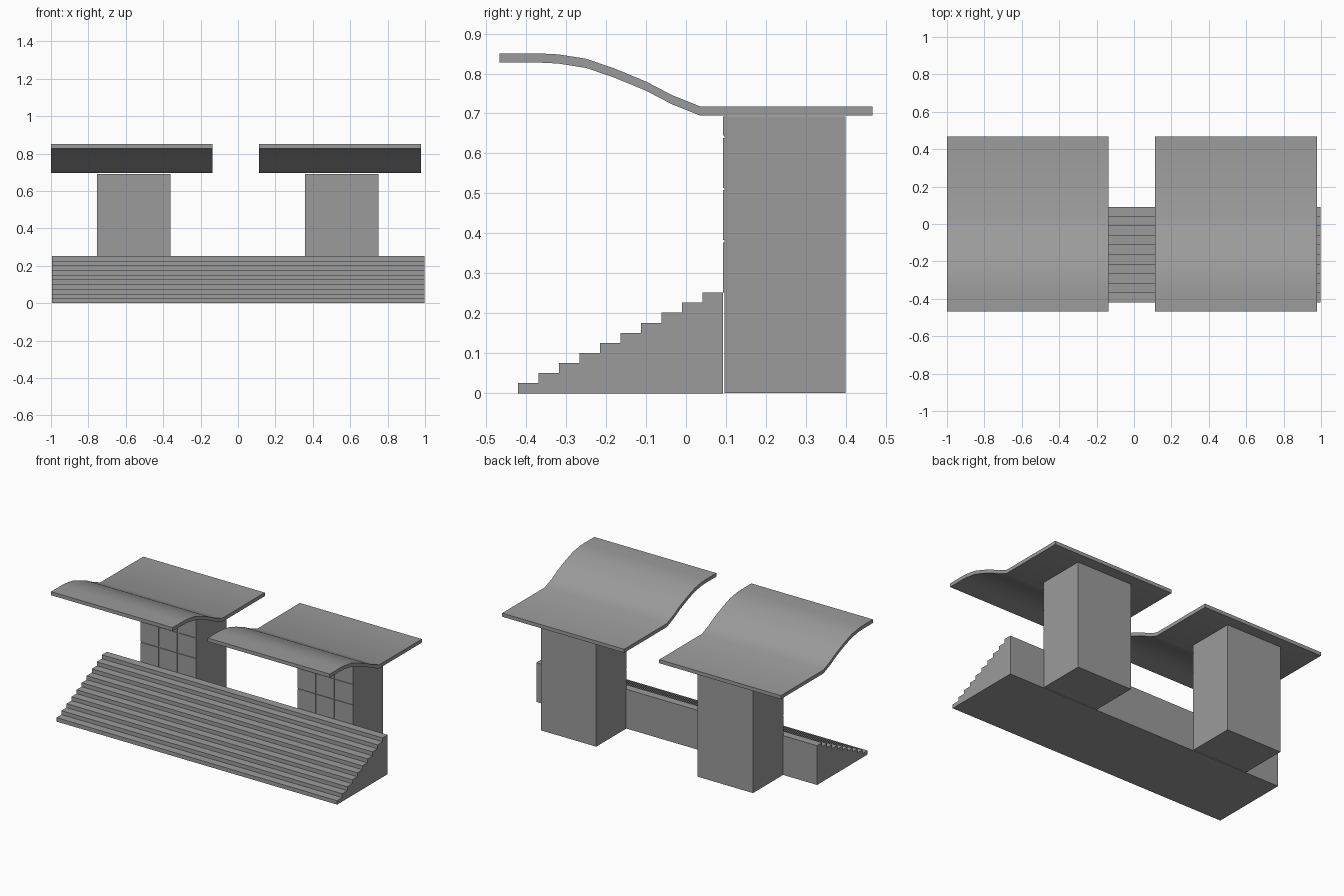
import bpy
import math

if "Cube" in bpy.data.objects:
    bpy.data.objects.remove(bpy.data.objects["Cube"], do_unlink=True)

GREY = (0.33, 0.33, 0.33, 1.0)
grey = bpy.data.materials.new("concrete grey")
grey.use_nodes = True
grey.diffuse_color = GREY
grey.node_tree.nodes["Principled BSDF"].inputs["Base Color"].default_value = GREY


def add_object(name, verts, faces):
    mesh = bpy.data.meshes.new(name)
    mesh.from_pydata(verts, [], faces)
    mesh.materials.append(grey)
    obj = bpy.data.objects.new(name, mesh)
    bpy.context.collection.objects.link(obj)
    return obj


def extrude_x(name, profile, x0, x1):
    """Solid with a counter-clockwise (y, z) profile running from x0 to x1."""
    n = len(profile)
    verts = [(x, y, z) for x in (x0, x1) for y, z in profile]
    faces = [tuple(reversed(range(n))), tuple(range(n, 2 * n))]
    faces += [(i, (i + 1) % n, n + (i + 1) % n, n + i) for i in range(n)]
    return add_object(name, verts, faces)


def box(name, x0, x1, y0, y1, z0, z1):
    return extrude_x(name, [(y0, z0), (y1, z0), (y1, z1), (y0, z1)], x0, x1)


# Wide flight of steps
STEPS, FRONT, BACK, TOP = 10, -0.42, 0.092, 0.252
run, rise = (BACK - FRONT) / STEPS, TOP / STEPS
stairs = [(BACK, 0), (BACK, TOP)]
for i in reversed(range(STEPS)):
    stairs += [(FRONT + i * run, (i + 1) * rise), (FRONT + i * run, i * rise)]
extrude_x("steps", stairs, -0.995, 0.998)

# Roof section: flat rear, swept up to a raised flat front edge
THICK = 0.023
roof_top = [(-0.467, 0.85), (-0.36, 0.85), (-0.32, 0.848), (-0.25, 0.837),
            (-0.18, 0.813), (-0.10, 0.78), (-0.035, 0.746), (0.035, 0.718),
            (0.467, 0.718)]
roof_profile = [(y, z - THICK) for y, z in roof_top] + roof_top[::-1]

# Towers with tiled front faces, each under its own roof
TILE, GAP, TOWER_TOP = 0.131, 0.006, 0.692
for side, x0, x1, r0, r1 in (("right", -0.755, -0.362, -1.0, -0.137),
                             ("left", 0.358, 0.751, 0.112, 0.978)):
    box(side + "_tower", x0, x1, 0.096, 0.399, 0.001, TOWER_TOP)
    row = 0
    while TOP + row * TILE < TOWER_TOP - GAP:
        z0 = TOP + row * TILE
        z1 = min(z0 + TILE - GAP, TOWER_TOP)
        for col in range(3):
            left = x0 + col * TILE + (GAP / 2 if col else 0)
            right = x0 + (col + 1) * TILE - (GAP / 2 if col < 2 else 0)
            box(f"{side}_tile_{row}_{col}", left, right, 0.092, 0.096, z0, z1)
        row += 1

    roof = extrude_x(side + "_roof", roof_profile, r0, r1)
    bpy.ops.object.select_all(action="DESELECT")
    roof.select_set(True)
    bpy.context.view_layer.objects.active = roof
    bpy.ops.object.shade_smooth_by_angle(angle=math.radians(35))
